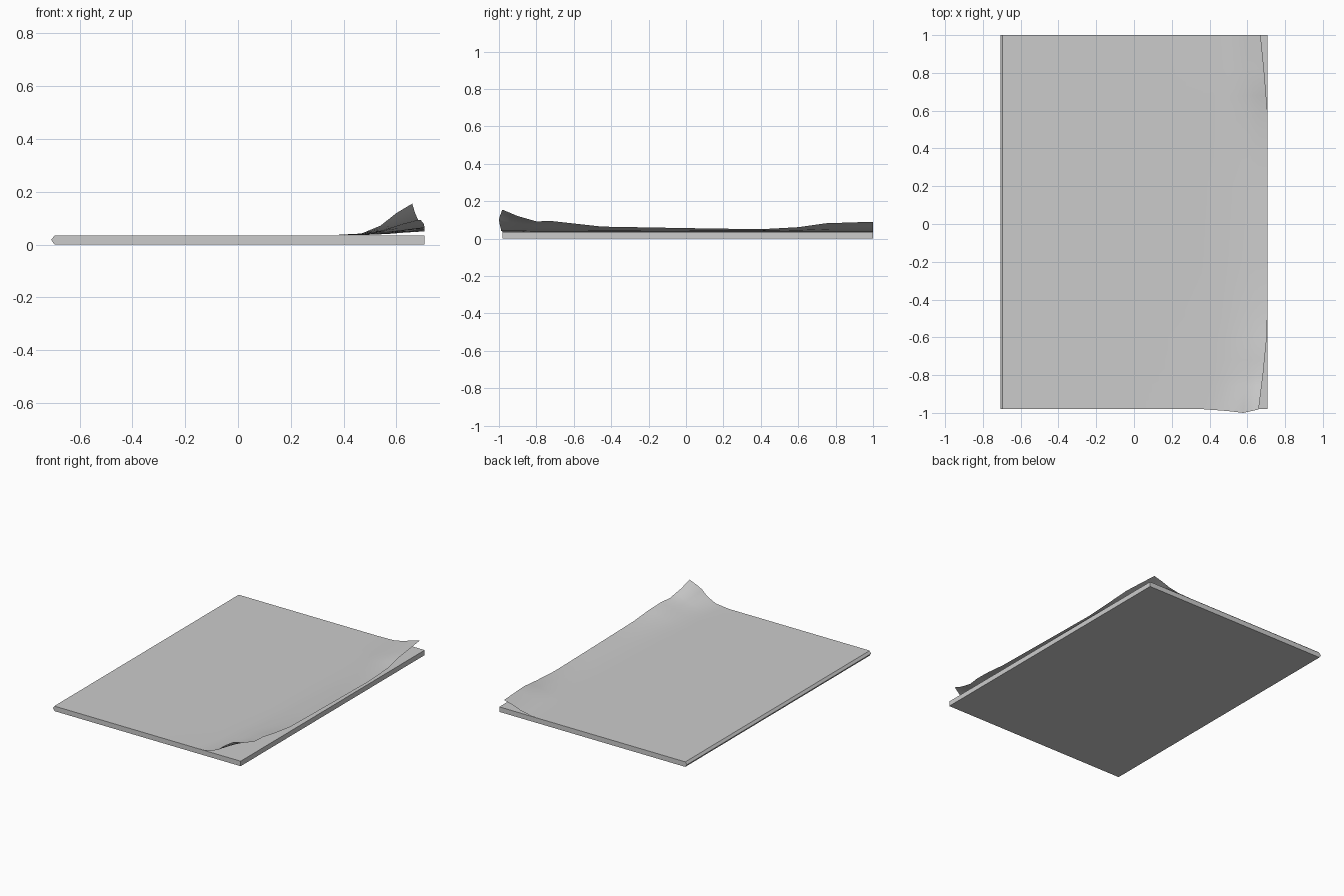
import bpy, bmesh

if "Cube" in bpy.data.objects:
    bpy.data.objects.remove(bpy.data.objects["Cube"])


def make_object(name, bm):
    mesh = bpy.data.meshes.new(name)
    bm.to_mesh(mesh)
    bm.free()
    obj = bpy.data.objects.new(name, mesh)
    bpy.context.collection.objects.link(obj)
    return obj


def lerp_table(points, v):
    if v <= points[0][0]:
        return points[0][1]
    for (a, p), (b, q) in zip(points, points[1:]):
        if v <= b:
            return p + (q - p) * (v - a) / (b - a)
    return points[-1][1]


Y0, Y1, TOP = -0.98, 1.0, 0.034

# page block: side profile with a pointed spine, extruded along y
bm = bmesh.new()
profile = [(-0.695, 0), (0.706, 0), (0.706, TOP), (-0.695, TOP), (-0.708, 0.018)]
face = bm.faces.new([bm.verts.new((x, Y0, z)) for x, z in profile])
ext = bmesh.ops.extrude_face_region(bm, geom=[face])
moved = [v for v in ext["geom"] if isinstance(v, bmesh.types.BMVert)]
bmesh.ops.translate(bm, verts=moved, vec=(0, Y1 - Y0, 0))
bmesh.ops.recalc_face_normals(bm, faces=bm.faces)
make_object("page_block", bm)

# loose cover sheet: free edge lifts and curls at both corners
edge_lift = [(-0.98, 0.119), (-0.9, 0.085), (-0.8, 0.056), (-0.72, 0.058),
             (-0.45, 0.028), (0.0, 0.02), (0.4, 0.014), (0.6, 0.025),
             (0.75, 0.046), (1.0, 0.054)]
edge_x = [(-0.98, 0.66), (-0.8, 0.683), (-0.6, 0.703), (-0.45, 0.707),
          (0.6, 0.706), (0.8, 0.69), (1.0, 0.67)]
curl = [(0.0, 0.0), (0.36, 0.05), (0.6, 0.3), (0.8, 0.7), (1.0, 1.0)]
front_drift = [(0.0, 0.0), (0.45, -0.01), (0.73, -0.02), (1.0, -0.002)]
columns = [-0.695, -0.44, 0.0]
curl_steps = [0, 0.18, 0.36, 0.48, 0.6, 0.73, 0.8, 0.9, 1.0]
rows = [-0.98, -0.94, -0.9, -0.85, -0.8, -0.72, -0.6, -0.45, -0.2, 0.0,
        0.2, 0.4, 0.5, 0.6, 0.68, 0.75, 0.82, 0.9, 1.0]

bm = bmesh.new()
grid = []
for y in rows:
    line = [bm.verts.new((x, y, TOP + 0.002)) for x in columns]
    near_front = max(0.0, 1 - (y - Y0) / 0.25)
    start, end = 0.36, lerp_table(edge_x, y)
    for t in curl_steps:
        line.append(bm.verts.new((
            start + (end - start) * t,
            y + lerp_table(front_drift, t) * near_front,
            TOP + 0.002 + lerp_table(edge_lift, y) * lerp_table(curl, t))))
    grid.append(line)
for r0, r1 in zip(grid, grid[1:]):
    for i in range(len(r0) - 1):
        bm.faces.new((r0[i], r0[i + 1], r1[i + 1], r1[i]))
cover = make_object("cover_sheet", bm)
for p in cover.data.polygons:
    p.use_smooth = True
